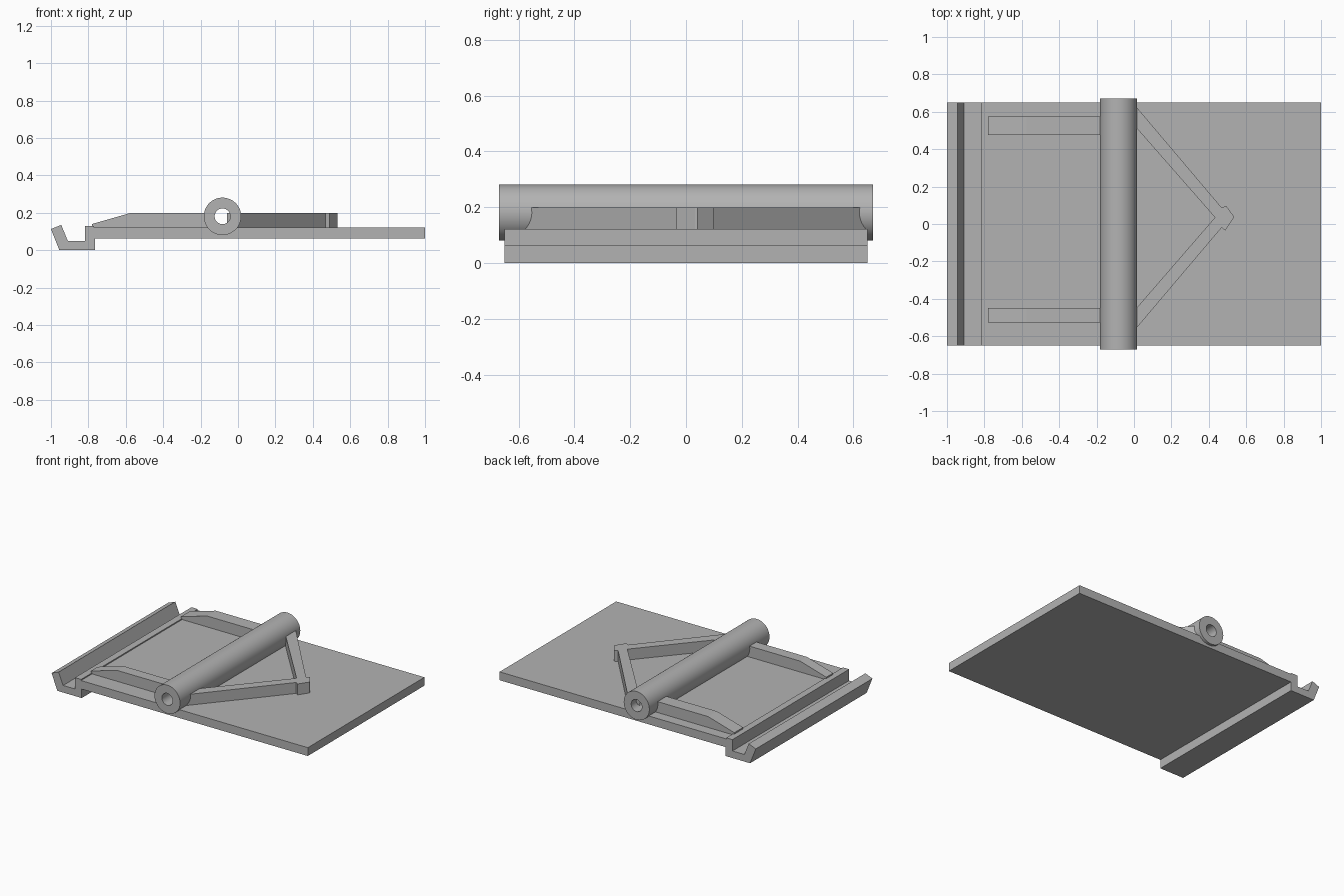
import bpy, bmesh, math
from mathutils import Vector

cube = bpy.data.objects.get("Cube")
if cube:
    bpy.data.objects.remove(cube)

grey = bpy.data.materials.new("plain_grey")
grey.use_nodes = True
colour = (0.45, 0.45, 0.45, 1)
grey.diffuse_color = colour
grey.node_tree.nodes["Principled BSDF"].inputs["Base Color"].default_value = colour


def add_object(name, bm):
    bmesh.ops.recalc_face_normals(bm, faces=bm.faces)
    mesh = bpy.data.meshes.new(name)
    bm.to_mesh(mesh)
    bm.free()
    mesh.materials.append(grey)
    obj = bpy.data.objects.new(name, mesh)
    bpy.context.collection.objects.link(obj)
    return obj


def prism(name, points, low, high, along):
    """Extrude an outline along y (points are x, z) or z (points are x, y)."""
    def place(p, d):
        return (p[0], d, p[1]) if along == "y" else (p[0], p[1], d)
    bm = bmesh.new()
    face = bm.faces.new([bm.verts.new(place(p, low)) for p in points])
    new = bmesh.ops.extrude_face_region(bm, geom=[face])["geom"]
    shift = Vector(place((0, 0), high - low))
    bmesh.ops.translate(bm, vec=shift,
                        verts=[v for v in new if isinstance(v, bmesh.types.BMVert)])
    return add_object(name, bm)


# Base plate with a small lip, a step down and a hooked edge
prism("base_plate", [
    (1, 0.063), (1, 0.122), (-0.77, 0.122), (-0.77, 0.13), (-0.818, 0.13),
    (-0.818, 0.05), (-0.91, 0.05), (-0.945, 0.135), (-1, 0.113),
    (-0.955, 0), (-0.765, 0), (-0.765, 0.063)], -0.65, 0.65, "y")

# Two sloped arms running from the lip to the tube
arm = [(-0.78, 0.11), (-0.78, 0.14), (-0.575, 0.199), (-0.14, 0.199), (-0.14, 0.11)]
prism("left_arm", arm, 0.477, 0.575, "y")
prism("right_arm", arm, -0.527, -0.45, "y")

# Pointed brace on the far side of the tube
prism("angled_brace", [
    (-0.06, 0.597), (-0.004, 0.646), (0.47, 0.086), (0.492, 0.098),
    (0.533, 0.042), (0.533, 0.032), (0.488, -0.034), (0.468, -0.02),
    (-0.004, -0.577), (-0.06, -0.534), (0.433, 0.035)], 0.115, 0.199, "z")

# Hollow hinge tube
bm = bmesh.new()
corners = [(0.1, -0.67), (0.1, 0.67), (0.042, 0.67), (0.042, -0.67)]
ring = bm.faces.new([bm.verts.new((r, y, 0)) for r, y in corners])
edges = list(ring.edges)
bm.faces.remove(ring)
bmesh.ops.spin(bm, geom=edges, cent=(0, 0, 0), axis=(0, 1, 0),
               angle=math.tau, steps=48, use_merge=True)
bmesh.ops.remove_doubles(bm, verts=bm.verts, dist=0.0001)
tube = add_object("hinge_tube", bm)
tube.location = (-0.083, 0, 0.181)
bpy.context.view_layer.objects.active = tube
tube.select_set(True)
bpy.ops.object.shade_smooth_by_angle(angle=math.radians(30))
